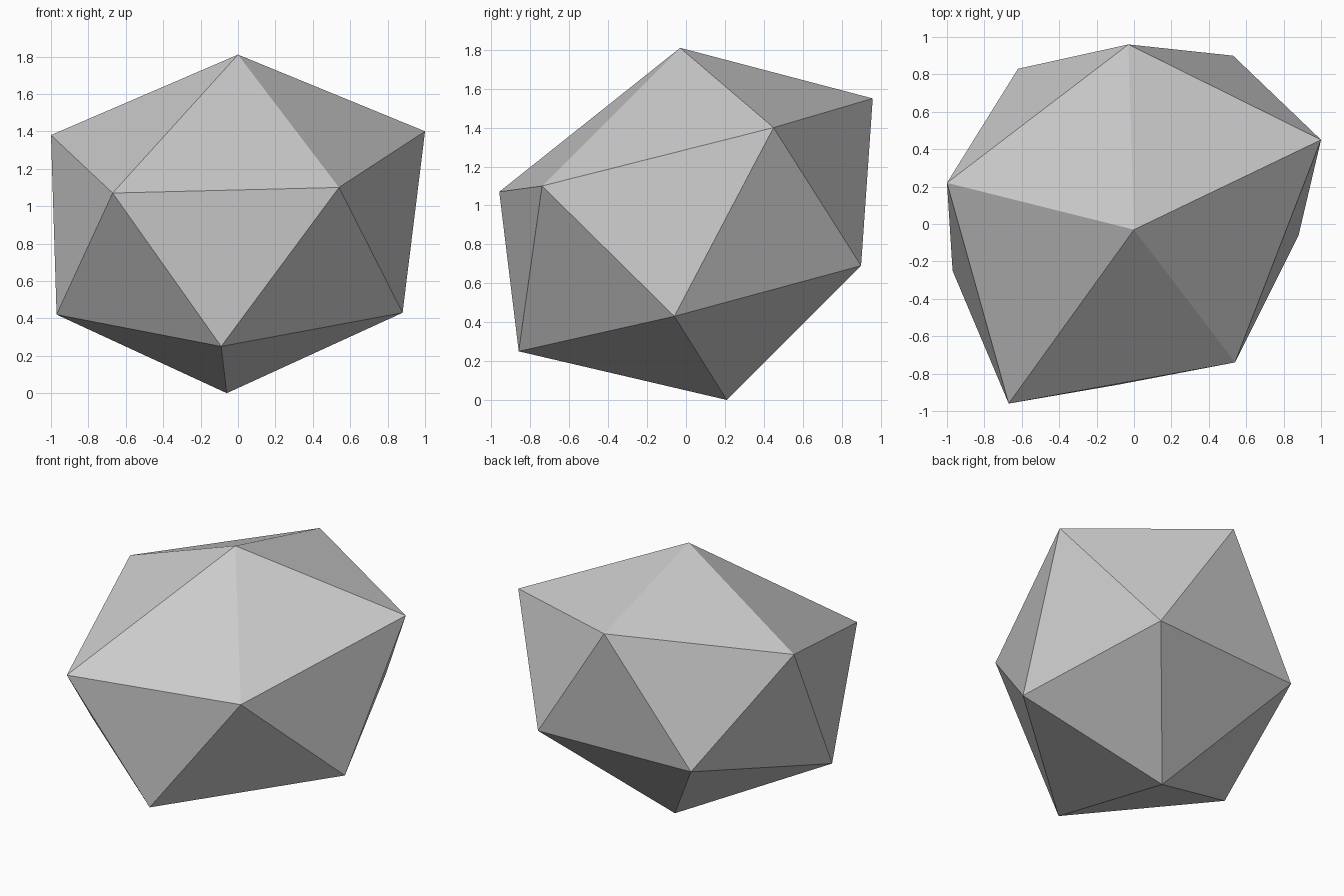
import bpy
import bmesh
from mathutils import Vector

cube = bpy.data.objects.get("Cube")
if cube:
    bpy.data.objects.remove(cube, do_unlink=True)

# One plain grey material
grey = bpy.data.materials.new("light_grey")
grey.use_nodes = True
colour = (0.6, 0.6, 0.6, 1.0)
grey.diffuse_color = colour
grey.node_tree.nodes["Principled BSDF"].inputs["Base Color"].default_value = colour

# Tips and the two five-cornered rings of an uneven, tilted icosahedron
top_tip = (0, -0.03, 1.81)
bottom_tip = (-0.06, 0.21, 0)
upper_ring = [(-0.67, -0.96, 1.07), (0.54, -0.74, 1.10), (1, 0.45, 1.40),
              (-0.03, 0.96, 1.55), (-1, 0.22, 1.38)]
lower_ring = [(-0.09, -0.86, 0.25), (0.88, -0.06, 0.43), (0.53, 0.90, 0.69),
              (-0.62, 0.83, 0.68), (-0.97, -0.25, 0.42)]

bm = bmesh.new()
top = bm.verts.new(top_tip)
bottom = bm.verts.new(bottom_tip)
upper = [bm.verts.new(Vector(p)) for p in upper_ring]
lower = [bm.verts.new(Vector(p)) for p in lower_ring]

# Caps as fans, with a zigzag band of triangles between the rings
count = len(upper)
for i in range(count):
    j = (i + 1) % count
    bm.faces.new((top, upper[i], upper[j]))
    bm.faces.new((upper[i], lower[i], upper[j]))
    bm.faces.new((upper[j], lower[i], lower[j]))
    bm.faces.new((bottom, lower[j], lower[i]))
bmesh.ops.recalc_face_normals(bm, faces=bm.faces)

# Faceted rock body, flat shaded
mesh = bpy.data.meshes.new("faceted_rock")
bm.to_mesh(mesh)
bm.free()
mesh.materials.append(grey)
rock = bpy.data.objects.new("faceted_rock", mesh)
bpy.context.collection.objects.link(rock)
